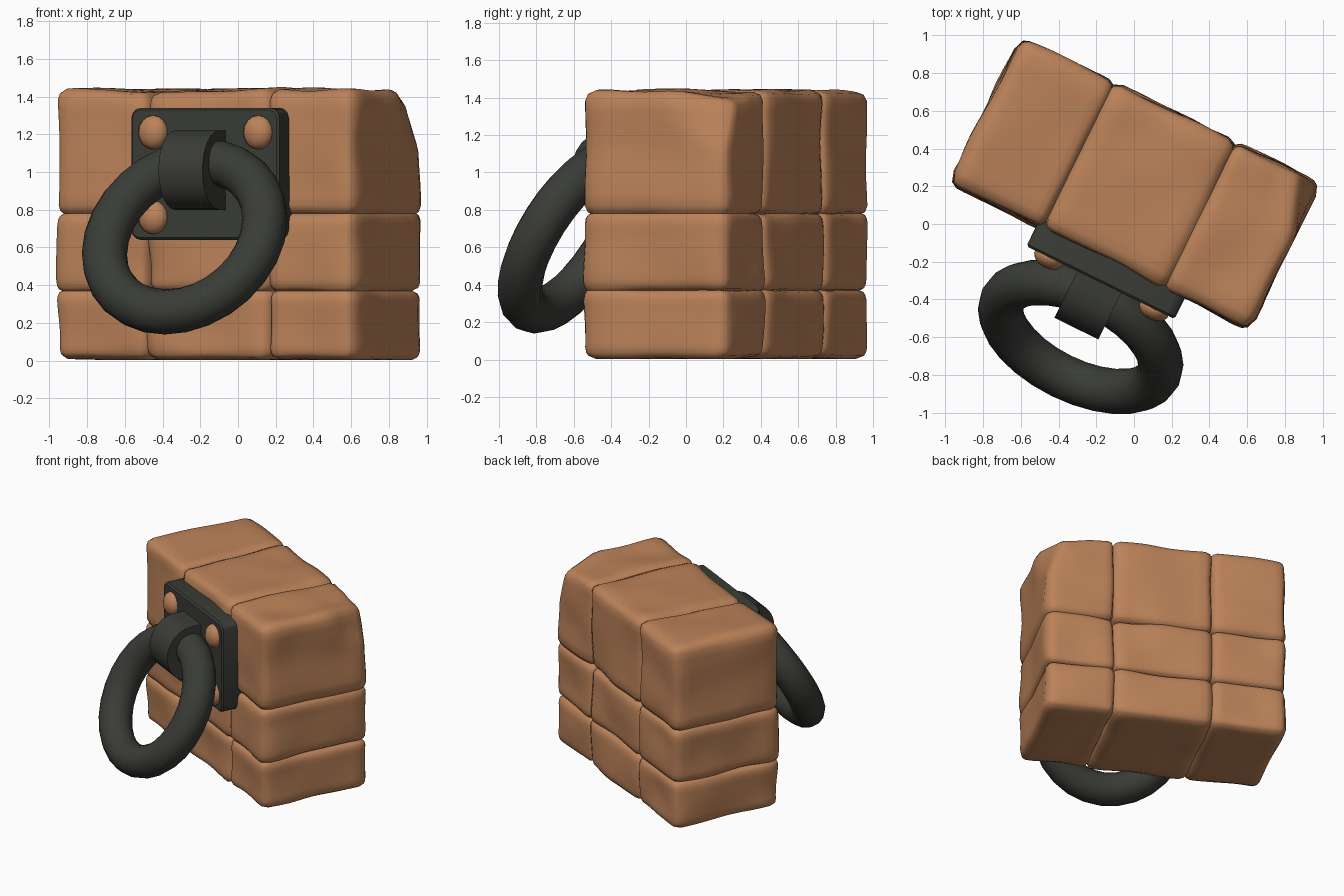
import bpy
import bmesh
import math
from mathutils import Matrix, Vector, noise

if "Cube" in bpy.data.objects:
    bpy.data.objects.remove(bpy.data.objects["Cube"], do_unlink=True)

# The wall stands turned about z; every part is built in the wall's own axes
WALL = Matrix.Translation((0.005, 0.2125, 0)) @ Matrix.Rotation(math.radians(-26.2), 4, "Z")


def material(name, color):
    mat = bpy.data.materials.new(name)
    mat.use_nodes = True
    mat.diffuse_color = color
    bsdf = mat.node_tree.nodes["Principled BSDF"]
    bsdf.inputs["Base Color"].default_value = color
    bsdf.inputs["Roughness"].default_value = 0.8
    return mat


STONE = material("warm_brown_stone", (0.5, 0.225, 0.1, 1))
IRON = material("dark_iron", (0.042, 0.045, 0.037, 1))


def add_part(name, bm, mat, angle=40):
    bmesh.ops.recalc_face_normals(bm, faces=bm.faces)
    mesh = bpy.data.meshes.new(name)
    bm.to_mesh(mesh)
    bm.free()
    mesh.materials.append(mat)
    obj = bpy.data.objects.new(name, mesh)
    bpy.context.collection.objects.link(obj)
    obj.matrix_world = WALL
    bpy.ops.object.select_all(action="DESELECT")
    obj.select_set(True)
    bpy.context.view_layer.objects.active = obj
    bpy.ops.object.shade_smooth_by_angle(angle=math.radians(angle))
    return obj


def stone_block(name, low, high, radius=0.065, chip=None):
    """Rounded box with gently uneven faces; chip wears down one upper corner."""
    low, high = Vector(low), Vector(high)
    half, centre = (high - low) / 2, (high + low) / 2
    bm = bmesh.new()
    bmesh.ops.create_cube(bm, size=2)
    bmesh.ops.subdivide_edges(bm, edges=bm.edges, cuts=11, use_grid_fill=True)
    for v in bm.verts:
        p = Vector(a * b for a, b in zip(v.co, half))
        core = Vector(max(-h + radius, min(h - radius, c)) for c, h in zip(p, half))
        out = (p - core).normalized()
        p = core + out * radius + centre
        bump = noise.noise(p * 3.1) * 0.022
        p += out * (bump - 0.003)
        if chip:
            near = max(0, 1 - (p - Vector(chip)).length / 0.32)
            p.x -= 0.11 * near
            p.z -= 0.05 * near
        p.z = max(p.z, 0.003)
        v.co = p
    add_part(name, bm, STONE, 60)


# Stone blocks in three courses of three
columns = [("left_end", -0.885, -0.335), ("middle", -0.335, 0.385), ("right_end", 0.385, 0.885)]
rows = [("bottom", 0, 0.37), ("centre", 0.37, 0.78), ("top", 0.78, 1.44)]
LAP = 0.014
for row, z0, z1 in rows:
    for column, x0, x1 in columns:
        left = x0 - (LAP if x0 > -0.8 else 0)
        right = x1 + (LAP if x1 < 0.8 else 0)
        base = z0 - (LAP if z0 > 0 else 0)
        top = z1 + (LAP if z1 < 1 else 0)
        worn = (0.885, 0.43, 1.44) if (row, column) == ("top", "right_end") else None
        stone_block(f"{row}_{column}_block", (left, -0.43, base), (right, 0.435, top), chip=worn)

# Iron back plate with rounded corners
bm = bmesh.new()
bmesh.ops.create_cube(bm, size=1, matrix=Matrix.Translation((0.067, -0.47, 0.99))
                      @ Matrix.Diagonal((0.875, 0.16, 0.70, 1)))
upright = [e for e in bm.edges if abs(e.verts[0].co.y - e.verts[1].co.y) > 0.1]
bmesh.ops.bevel(bm, geom=upright, offset=0.055, segments=3, profile=0.5, affect="EDGES")
front = [e for e in bm.edges if all(v.co.y < -0.54 for v in e.verts)]
bmesh.ops.bevel(bm, geom=front, offset=0.012, segments=1, affect="EDGES")
add_part("back_plate", bm, IRON, 30)

# Domed rivets at the plate corners
for side, x in (("left", -0.235), ("right", 0.385)):
    for level, z in (("lower", 0.76), ("upper", 1.21)):
        bm = bmesh.new()
        bmesh.ops.create_uvsphere(bm, u_segments=14, v_segments=8, radius=1,
                                  matrix=Matrix.Translation((x, -0.55, z))
                                  @ Matrix.Diagonal((0.085, 0.06, 0.09, 1)))
        add_part(f"{level}_{side}_rivet", bm, STONE)

# Bracket: a D-shaped profile pushed along the wall
bm = bmesh.new()
RADIUS = 0.21
profile = [(-0.5, -RADIUS)]
for i in range(13):
    a = math.pi * i / 12
    profile.append((-0.625 - 0.20 * math.sin(a), -RADIUS * math.cos(a)))
profile.append((-0.5, RADIUS))
face = bm.faces.new([bm.verts.new((-0.07, y, z + 1.01)) for y, z in profile])
push = bmesh.ops.extrude_face_region(bm, geom=[face])["geom"]
bmesh.ops.translate(bm, vec=(0.26, 0, 0), verts=[g for g in push if isinstance(g, bmesh.types.BMVert)])
add_part("ring_bracket", bm, IRON)

# Hanging ring, its lower edge swung out from the wall
MAJOR, MINOR, STEPS, SIDES = 0.46, 0.12, 28, 14
tilt = Matrix.Translation((0.1, -0.855, 0.657)) @ Matrix.Rotation(math.radians(-30), 4, "X")
bm = bmesh.new()
loops = []
for i in range(STEPS):
    a = math.tau * i / STEPS
    loop = []
    for j in range(SIDES):
        b = math.tau * j / SIDES
        r = MAJOR + MINOR * math.cos(b)
        loop.append(bm.verts.new(tilt @ Vector((r * math.cos(a), MINOR * math.sin(b), r * math.sin(a)))))
    loops.append(loop)
for i in range(STEPS):
    here, after = loops[i], loops[(i + 1) % STEPS]
    for j in range(SIDES):
        k = (j + 1) % SIDES
        bm.faces.new((here[j], after[j], after[k], here[k]))
add_part("hanging_ring", bm, IRON, 60)
